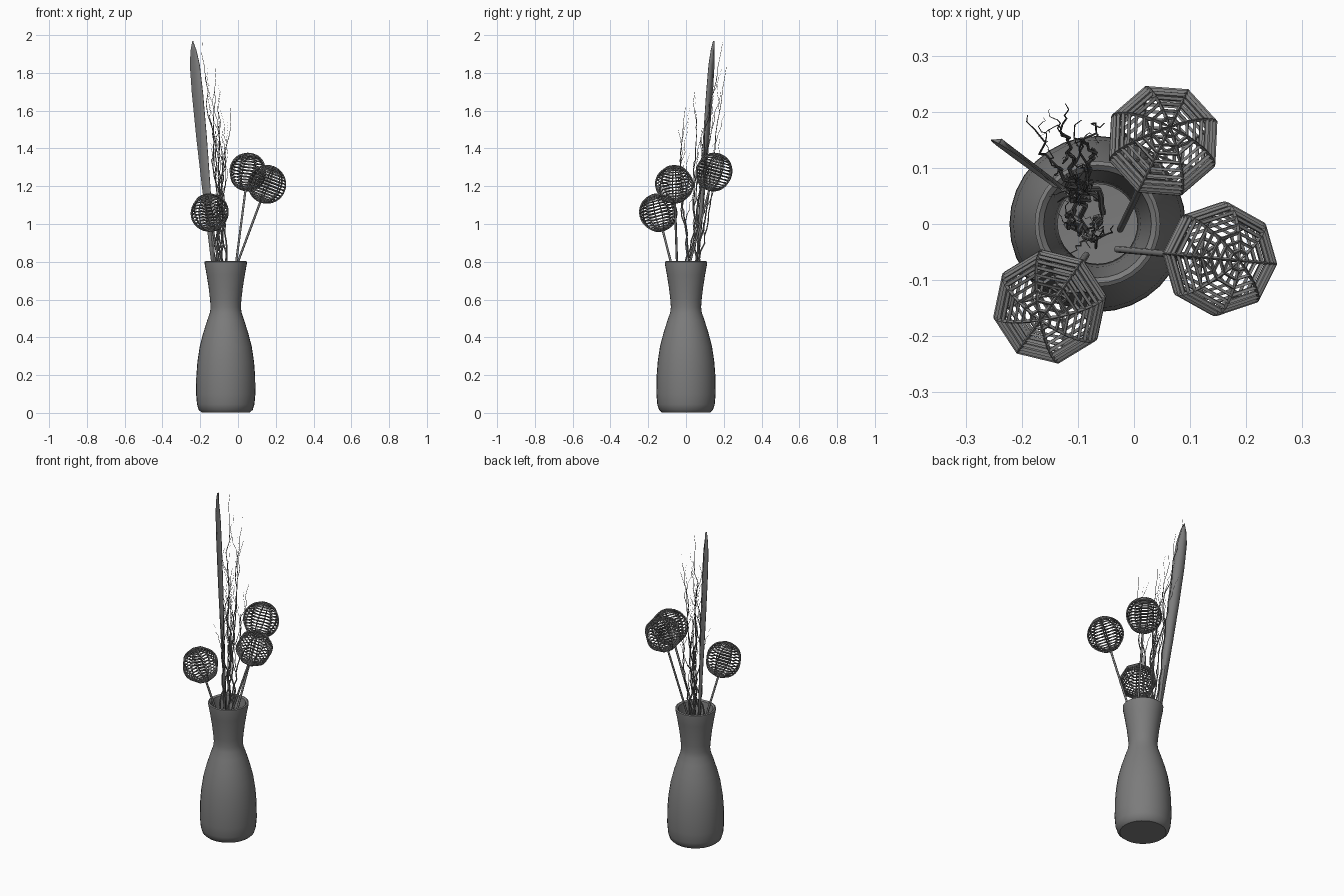
import bpy, bmesh, math, random
from mathutils import Vector

random.seed(5)
cube = bpy.data.objects.get("Cube")
if cube:
    bpy.data.objects.remove(cube, do_unlink=True)

mat = bpy.data.materials.new("dark grey")
mat.use_nodes = True
grey = (0.2, 0.2, 0.2, 1)
mat.diffuse_color = grey
mat.node_tree.nodes["Principled BSDF"].inputs["Base Color"].default_value = grey

CENTRE = Vector((-0.065, 0, 0))


def activate(ob):
    bpy.ops.object.select_all(action='DESELECT')
    ob.select_set(True)
    bpy.context.view_layer.objects.active = ob


def mesh_object(name, bm, smooth=None):
    bmesh.ops.recalc_face_normals(bm, faces=bm.faces)
    me = bpy.data.meshes.new(name)
    bm.to_mesh(me)
    bm.free()
    ob = bpy.data.objects.new(name, me)
    bpy.context.collection.objects.link(ob)
    me.materials.append(mat)
    if smooth:
        activate(ob)
        bpy.ops.object.shade_smooth_by_angle(angle=math.radians(smooth))
    return ob


def tubes(name, paths, sides=1):
    """Sweep round tubes along lists of (point, radius), joined in one object."""
    cu = bpy.data.curves.new(name, 'CURVE')
    cu.dimensions = '3D'
    cu.bevel_depth = 1
    cu.bevel_resolution = sides
    cu.use_fill_caps = True
    for path in paths:
        sp = cu.splines.new('POLY')
        sp.points.add(len(path) - 1)
        for p, (co, r) in zip(sp.points, path):
            p.co = (*co, 1)
            p.radius = r
    ob = bpy.data.objects.new(name, cu)
    bpy.context.collection.objects.link(ob)
    cu.materials.append(mat)
    activate(ob)
    bpy.ops.object.convert(target='MESH')
    bpy.ops.object.shade_smooth_by_angle(angle=math.radians(50))


# Vase: outer wall, rounded rim, inner wall and floor, spun round its axis
profile = [(0, .003), (.128, .003), (.143, .016), (.152, .045), (.157, .1), (.156, .19), (.15, .27),
           (.138, .35), (.12, .42), (.098, .49), (.084, .53), (.08, .56), (.083, .6),
           (.09, .66), (.101, .73), (.112, .79), (.112, .8), (.105, .804), (.096, .797), (.092, .77),
           (.077, .64), (.071, .56), (.085, .5), (.125, .36), (.14, .2), (.13, .04), (0, .03)]
bm = bmesh.new()
verts = [bm.verts.new((r, 0, z)) for r, z in profile]
edges = [bm.edges.new(pair) for pair in zip(verts, verts[1:])]
bmesh.ops.spin(bm, geom=verts + edges, cent=(0, 0, 0), axis=(0, 0, 1),
               angle=math.tau, steps=32, use_duplicate=False)
bmesh.ops.remove_doubles(bm, verts=bm.verts, dist=1e-4)
mesh_object("vase", bm, 40).location = CENTRE

# Lattice balls, each tilted to follow its stem
BALL_R = 0.098
balls = {"back": ((.052, .148, 1.275), (-.025, -.01, .68)),
         "left": ((.153, -.062, 1.21), (-.03, -.045, .72)),
         "front": ((-.15, -.147, 1.06), (-.085, -.055, .7))}
for label, (top, foot) in balls.items():
    top, foot = Vector(top), Vector(foot)
    axis = (top - foot).normalized()
    bm = bmesh.new()
    bmesh.ops.create_uvsphere(bm, u_segments=8, v_segments=18, radius=BALL_R)
    ball = mesh_object(label + "_lattice_ball", bm)
    ball.location = top
    ball.rotation_euler = axis.to_track_quat('Z', 'Y').to_euler()
    wire = ball.modifiers.new("lattice", 'WIREFRAME')
    wire.thickness = 0.0095
    wire.use_even_offset = False
    tubes(label + "_stem", [[(foot, .006), (top - axis * BALL_R * .95, .006)]], 2)

# Tall blade leaf: a leaning, slightly folded strip with a pointed tip
spine_foot, spine_tip = Vector((-.122, .055, .7)), Vector((-.24, .145, 1.97))
across, fold = Vector((.87, -.5, 0)), Vector((.004, .007, 0))
bm = bmesh.new()
rows = []
for t, half in [(0, .01), (.2, .018), (.4, .026), (.6, .032), (.78, .034), (.9, .03), (.96, .018), (1, .002)]:
    mid = spine_foot.lerp(spine_tip, t)
    rows.append([bm.verts.new(mid + across * half * s + fold * (1 - abs(s)))
                 for s in (-1, 0, 1)])
for low, high in zip(rows, rows[1:]):
    for i in range(2):
        bm.faces.new((low[i], low[i + 1], high[i + 1], high[i]))
leaf = mesh_object("blade_leaf", bm, 40)
leaf.modifiers.new("thickness", 'SOLIDIFY').thickness = 0.003


# Twigs: wandering tapered stalks with finer side shoots
def wander(start, end, radius, wobble, steps):
    path, drift = [], Vector()
    for i in range(steps + 1):
        t = i / steps
        path.append((start.lerp(end, t) + drift, radius * (1 - .85 * t)))
        drift = drift * .6 + Vector((random.uniform(-1, 1), random.uniform(-1, 1), 0)) * wobble
    return path


twig_tips = [(-.19, .17, 1.96), (-.12, .195, 1.83), (-.1, .18, 1.7), (-.13, .06, 1.7),
             (-.045, -.02, 1.62), (-.09, -.04, 1.5), (-.06, .19, 1.45), (-.1, .1, 1.5)]
paths = []
for n, tip in enumerate(twig_tips):
    a = n * 2.4
    foot = CENTRE + Vector((-.022 + .032 * math.cos(a), .02 + .032 * math.sin(a), .66))
    stalk = wander(foot, Vector(tip), .0055, .013, 20)
    paths.append(stalk)
    for k in (7, 10, 13, 16):
        co, r = stalk[k]
        reach = Vector((random.uniform(-.05, .03), random.uniform(-.03, .06), random.uniform(.12, .26)))
        end = co + reach
        end.z = min(end.z, 1.95)
        paths.append(wander(co, end, r * .7, .007, 9))
tubes("twigs", paths, 1)
